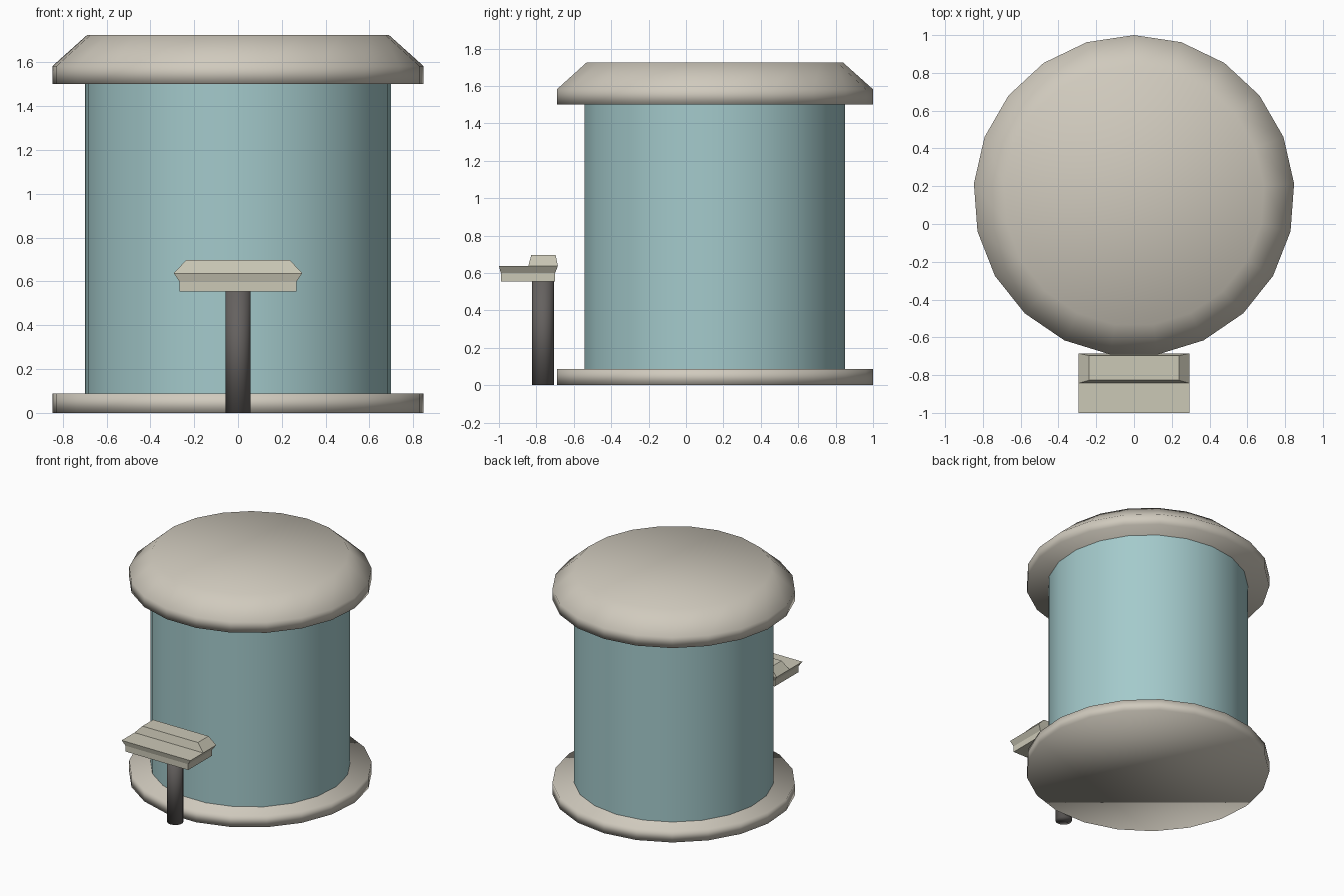
import bpy, math

if "Cube" in bpy.data.objects:
    bpy.data.objects.remove(bpy.data.objects["Cube"])


def material(name, rgb):
    m = bpy.data.materials.new(name)
    m.diffuse_color = (*rgb, 1)
    m.use_nodes = True
    m.node_tree.nodes["Principled BSDF"].inputs["Base Color"].default_value = m.diffuse_color
    return m


STONE = material("warm_stone", (0.63, 0.59, 0.51))
BLUE = material("pale_blue_wall", (0.37, 0.59, 0.60))
CONSOLE = material("console_beige", (0.60, 0.58, 0.47))
DARK = material("dark_post", (0.13, 0.12, 0.115))


def stack(name, rings, mat, caps=True, smooth=True):
    """Skin a list of equal-sized horizontal rings, bottom to top."""
    n = len(rings[0])
    verts = [p for r in rings for p in r]
    faces = []
    for k in range(len(rings) - 1):
        for i in range(n):
            j = (i + 1) % n
            faces.append((k * n + i, k * n + j, (k + 1) * n + j, (k + 1) * n + i))
    if caps:
        faces.append(tuple(reversed(range(n))))
        faces.append(tuple(range(len(verts) - n, len(verts))))
    me = bpy.data.meshes.new(name)
    me.from_pydata(verts, [], faces)
    me.materials.append(mat)
    for p in me.polygons:
        p.use_smooth = smooth
    ob = bpy.data.objects.new(name, me)
    bpy.context.collection.objects.link(ob)
    return ob


def circle(r, z, cy=0.15, n=21):
    return [(r * math.cos(math.pi / 2 + 2 * math.pi * i / n),
             cy + r * math.sin(math.pi / 2 + 2 * math.pi * i / n), z) for i in range(n)]


def rect(hx, y0, y1, z):
    return [(-hx, y0, z), (hx, y0, z), (hx, y1, z), (-hx, y1, z)]


# Round booth: base disc, wall and bevelled roof
stack("base_disc", [circle(0.85, 0), circle(0.85, 0.088)], STONE)
stack("round_wall", [circle(0.70, 0.088), circle(0.70, 1.5)], BLUE, caps=False)
stack("roof", [circle(0.85, 1.5), circle(0.85, 1.582), circle(0.69, 1.725)], STONE)

# Console on a post in front
stack("console_post", [circle(0.058, 0, -0.765, 14), circle(0.058, 0.56, -0.765, 14)], DARK)
stack("console_tray", [rect(0.268, -0.99, -0.70, 0.555), rect(0.268, -0.99, -0.70, 0.60),
                       rect(0.293, -1.0, -0.685, 0.638)], CONSOLE, smooth=False)
stack("console_ridge", [rect(0.293, -0.843, -0.685, 0.638),
                        rect(0.237, -0.827, -0.697, 0.697)], CONSOLE, smooth=False)
